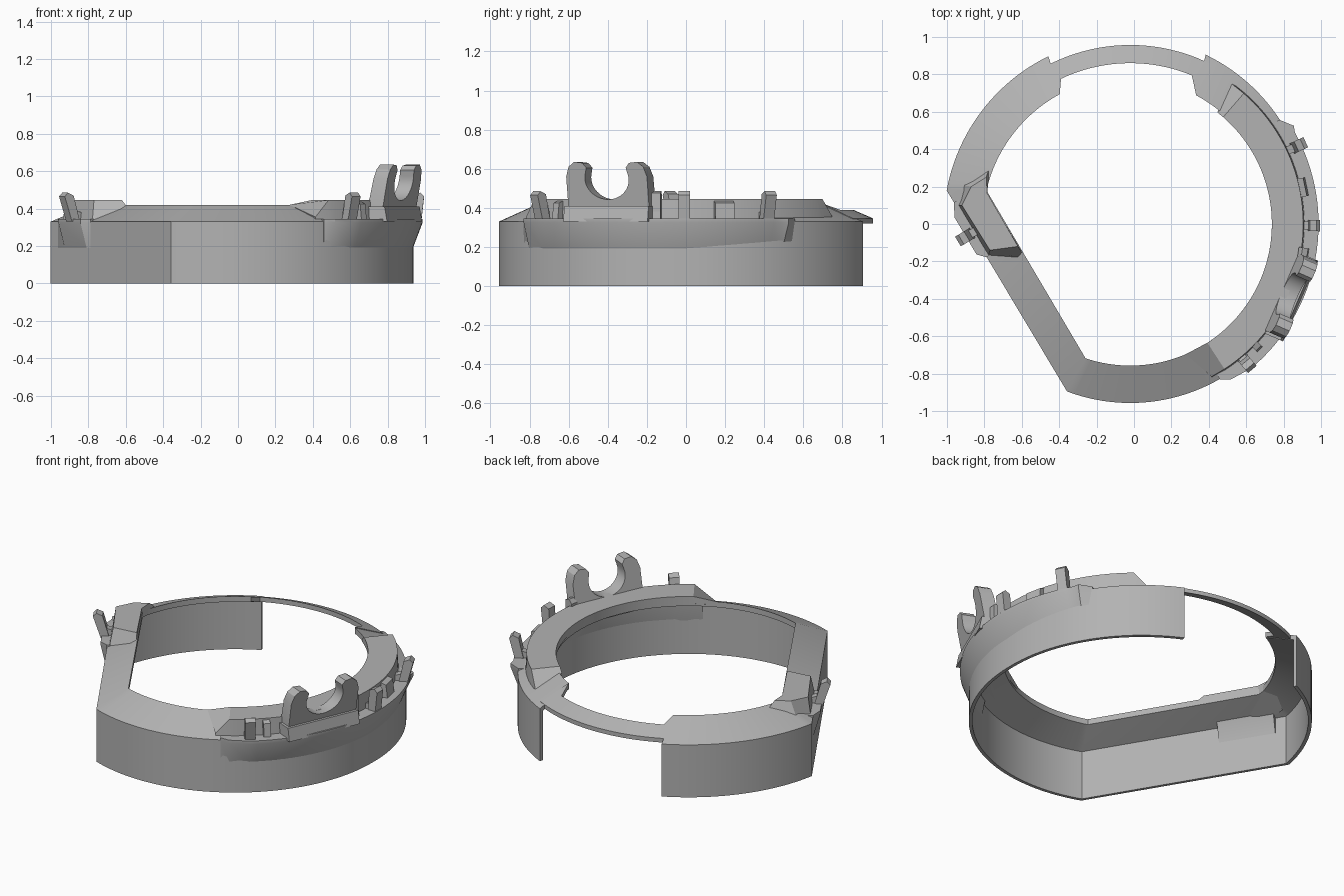
import bpy, bmesh
from math import sin, cos, radians, pi
from mathutils import Vector

cube = bpy.data.objects.get("Cube")
if cube:
    bpy.data.objects.remove(cube)

grey = bpy.data.materials.new("plain_grey")
grey.use_nodes = True
tone = (0.45, 0.45, 0.45, 1)
grey.diffuse_color = tone
grey.node_tree.nodes["Principled BSDF"].inputs["Base Color"].default_value = tone

CX = -0.02  # ring centre on x


def loft(name, sections):
    """Skin a row of matching closed sections and cap both ends."""
    bm = bmesh.new()
    rows = [[bm.verts.new(p) for p in s] for s in sections]
    n = len(rows[0])
    for a, b in zip(rows, rows[1:]):
        for i in range(n):
            j = (i + 1) % n
            bm.faces.new((a[i], a[j], b[j], b[i]))
    bm.faces.new(rows[0])
    bm.faces.new(rows[-1][::-1])
    bmesh.ops.recalc_face_normals(bm, faces=bm.faces[:])
    me = bpy.data.meshes.new(name)
    bm.to_mesh(me)
    bm.free()
    me.materials.append(grey)
    ob = bpy.data.objects.new(name, me)
    bpy.context.collection.objects.link(ob)
    bpy.ops.object.select_all(action='DESELECT')
    ob.select_set(True)
    bpy.context.view_layer.objects.active = ob
    bpy.ops.object.shade_smooth_by_angle(angle=radians(25))
    return ob


def polar(deg, r, z=0.0):
    a = radians(deg)
    return Vector((CX + r * cos(a), r * sin(a), z))


def local(deg, r, t, z):
    """Point in a frame facing outward at an angle: radial, tangential, up."""
    a = radians(deg)
    return Vector((CX + r * cos(a) - t * sin(a), r * sin(a) + t * cos(a), z))


def steps(a, b, n):
    return [a + (b - a) * i / n for i in range(n + 1)]


def block(name, deg, outline, t0, t1):
    """Radial/height outline extruded along the tangent."""
    return loft(name, [[local(deg, r, t, z) for r, z in outline] for t in (t0, t1)])


# Outer wall and sloped top, running clockwise from the rear gap
def shell_section(o, i):
    w = o.lerp(i, 0.1)
    return [(p.x, p.y, z) for p, z in
            ((o, 0), (o, 0.33), (i, 0.42), (i, 0.385), (w, 0.31), (w, 0))]


shell = []
for a in steps(66, -110.7, 72):
    grow = max(a, 0) / 66
    b = 63 + (a - 66) * (63 + 108.4) / (66 + 110.7)
    shell.append(shell_section(polar(a, 0.957 + 0.034 * grow),
                               polar(b, 0.757 + 0.016 * grow)))
for s in steps(0, 1, 24):
    shell.append(shell_section(polar(169.6 + (116 - 169.6) * s, 0.998),
                               polar(166.8 + (118.5 - 166.8) * s, 0.79)))
loft("ring_wall", shell)

# Thin rear strip bridging the gap
strip = []
for a, inner in [(63, 0.775)] + [(x, 0.86) for x in steps(67.5, 115.5, 24)] + [(118.5, 0.79)]:
    z = 0.33 + 0.43 * (0.995 - inner)
    strip.append([polar(a, 0.957, 0.346), polar(a, inner, z),
                  polar(a, inner, z - 0.03), polar(a, 0.957, 0.32)])
loft("rear_strip", strip)


# Raised flat rim on the left side
def rim(a_in, a_out, drop):
    return [polar(a_in, 0.757, 0.40), polar(a_in, 0.757, 0.445 - drop),
            polar(a_out, 0.925, 0.445 - drop * 3.6),
            polar(a_out, 0.932, 0.32), polar(a_out, 0.86, 0.34)]


loft("raised_rim", [rim(-67, -62, 0.025)] + [rim(a, a, 0) for a in steps(-57, 49, 44)]
     + [rim(52, 54, 0.025)])


# Ledge outside the rim that blends down into the wall
def ledge(a, r):
    return [polar(a, 0.92, 0.345), polar(a, r, 0.345), polar(a, r, 0.325),
            polar(a, 0.956, 0.19), polar(a, 0.942, 0.19), polar(a, 0.92, 0.32)]


loft("clip_ledge", [ledge(-60, 0.96), ledge(-57, 0.99)]
     + [ledge(a, 1.007) for a in steps(-50, 29, 32)] + [ledge(31, 1.02), ledge(35, 0.972)])

# Raised pad and ledge on the straight right side
top = [(-0.62, -0.12), (-0.77, -0.14), (-0.92, 0.10), (-0.87, 0.2), (-0.79, 0.25), (-0.785, 0.165)]
foot = [(-0.575, -0.19), (-0.78, -0.17), (-0.94, 0.10), (-0.93, 0.21), (-0.77, 0.31), (-0.785, 0.165)]
loft("right_raised_pad", [[(x, y, 0.385 if k in (0, 4, 5) else 0.32) for k, (x, y) in enumerate(foot)],
                          [(x, y, 0.445) for x, y in top]])
SIDE = 210.7
lug = [(0.68, 0.345), (0.79, 0.345), (0.79, 0.325), (0.752, 0.19), (0.74, 0.19), (0.7, 0.32)]
flat = [(min(r, 0.752), z) for r, z in lug]
loft("right_clip_ledge", [[local(SIDE, r, t, z) for r, z in sec] for t, sec in
                          ((-0.58, flat), (-0.51, lug), (-0.28, lug), (-0.24, flat))])


# Upright clip posts with a bevelled head and a foot behind
def post(name, deg, r, t, lean):
    block(name, deg, [(r, 0.33), (r + 0.05, 0.33), (r + 0.055 + lean, 0.465),
                      (r + 0.035 + lean, 0.485), (r + lean, 0.47)], t - 0.03, t + 0.03)
    block(name + "_foot", deg, [(r - 0.04, 0.33), (r + 0.02, 0.33), (r + 0.02, 0.39),
                                (r - 0.04, 0.37)], t - 0.022, t + 0.022)


post("front_post", -50, 0.93, 0, 0.03)
post("middle_post", -0.5, 0.95, 0, 0.01)
post("rear_post", 25, 0.95, 0, 0.03)
post("right_post", SIDE, 0.745, -0.39, 0.04)

# Ribs against the rim between the posts
for name, deg, half in (("rear_rib", 12, 0.05), ("middle_rib", -9, 0.02), ("front_rib", -44, 0.02)):
    block(name, deg, [(0.91, 0.34), (0.965, 0.34), (0.955, 0.425), (0.91, 0.44)], -half, half)
block("hook_stop", -9, [(0.91, 0.34), (0.96, 0.34), (0.96, 0.475), (0.93, 0.485), (0.91, 0.46)],
      -0.03, 0.02)

# Cable cradle: foot plus an open U with curled tips, leaning outward
HOOK = -23.5
block("cradle_foot", HOOK, [(0.85, 0.33), (1.0, 0.33), (0.985, 0.41), (0.87, 0.41)], -0.25, 0.22)
half = [(0.225, 0.36), (0.225, 0.56), (0.208, 0.61), (0.175, 0.635), (0.13, 0.63), (0.11, 0.605)]
arc = [(0.122 * cos(a), 0.548 + 0.105 * sin(a)) for a in steps(pi / 12, -pi * 13 / 12, 20)]
u_shape = half + arc + [(-t, z) for t, z in reversed(half)]


def lean_out(r, widen):
    return [local(HOOK, r + (z - 0.36) * widen, t - 0.01, z) for t, z in u_shape]


loft("cable_cradle", [lean_out(0.87, 0.22), lean_out(0.96, 0.18)])
